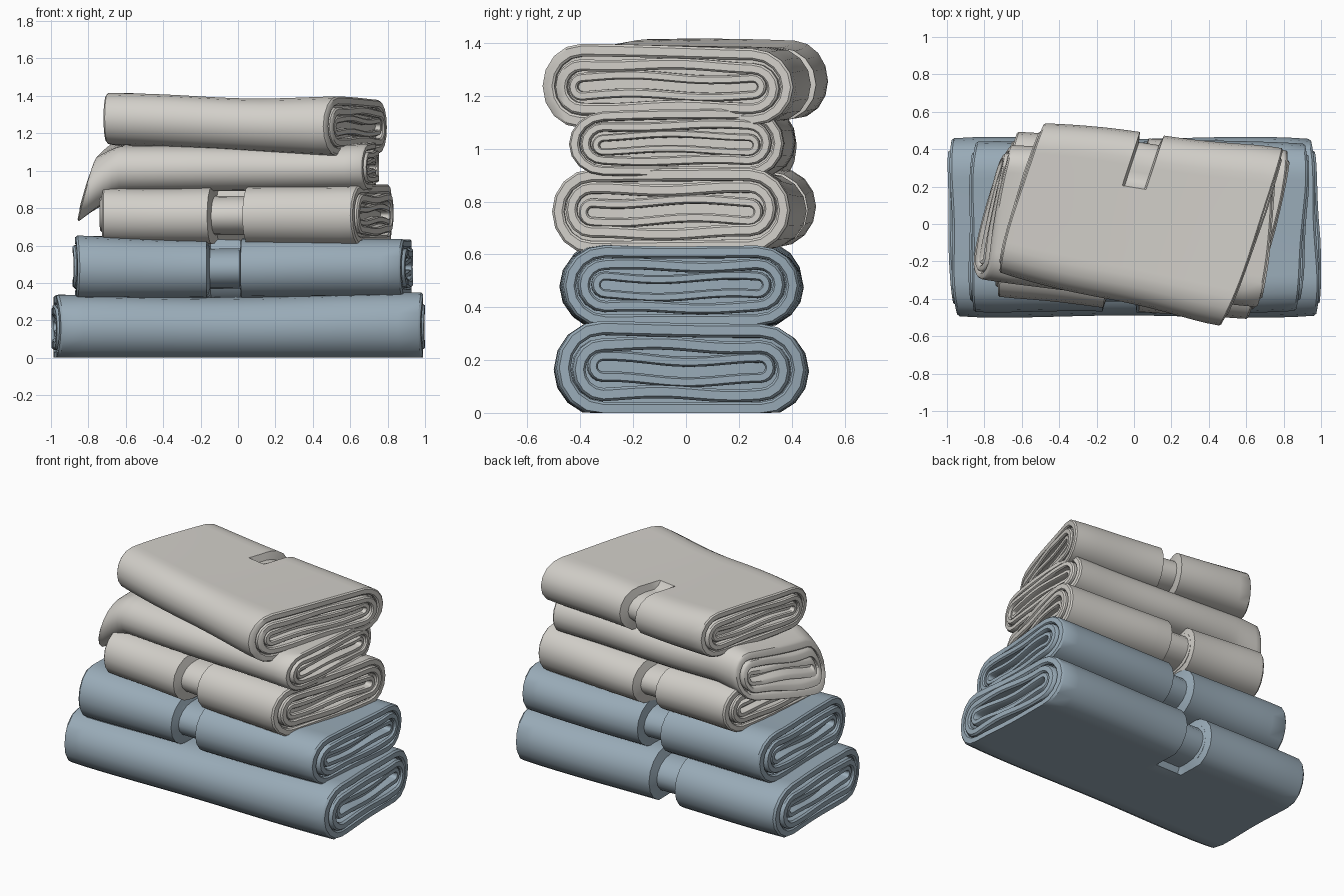
import bpy
import math

if "Cube" in bpy.data.objects:
    bpy.data.objects.remove(bpy.data.objects["Cube"])

# Two flat colours
def material(name, rgb):
    m = bpy.data.materials.new(name)
    m.diffuse_color = (*rgb, 1)
    m.use_nodes = True
    m.node_tree.nodes["Principled BSDF"].inputs["Base Color"].default_value = m.diffuse_color
    return m

blue = material("dusty blue cloth", (0.32, 0.41, 0.48))
cream = material("warm cream cloth", (0.645, 0.625, 0.585))

# Folded layers as shares of half height: outer radius, inner radius, end recess, waviness
# (the last one is the recessed filling that closes the gaps between folds)
LAYERS = [(1.0, 0.70, 0.008, 0), (0.66, 0.38, 0.0, 0.04), (0.33, 0.11, 0.008, 0.05),
          (0.76, 0.0, 0.035, 0)]


def smoothstep(a, b, x):
    t = max(0.0, min(1.0, (x - a) / (b - a)))
    return t * t * (3 - 2 * t)


def racetrack(f, n=16, m=8):
    """Closed flattened loop as (skeleton y, normal y, normal z)."""
    pts = [(f - 2 * f * i / n, 0, -1) for i in range(n + 1)]
    pts += [(-f, -math.sin(math.pi * i / m), -math.cos(math.pi * i / m)) for i in range(1, m)]
    pts += [(-f + 2 * f * i / n, 0, 1) for i in range(n + 1)]
    pts += [(f, math.sin(math.pi * i / m), math.cos(math.pi * i / m)) for i in range(1, m)]
    return pts


def towel(name, mat, corners, low, high, front=None, back=None, droop=0, seed=0):
    """corners, low and high are in the order front left, front right, back right, back left."""
    (fl, fr, br, bl) = corners
    W = (math.dist(fl, bl) + math.dist(fr, br)) / 4
    H = (sum(high) - sum(low)) / 8
    path = racetrack(W - H)
    n = len(path)

    # stations along the towel: close pairs at ends and at band edges
    us = {0, 0.006, 0.994, 1} | {i / 16 for i in range(1, 16)}
    if droop:
        us |= {0.03, 0.09, 0.15}
    for notch in (front, back):
        if notch:
            for e in notch:
                us |= {e - 0.005, e + 0.005}
    us = sorted(us)

    def blend(c, u, v):
        return (c[0] * (1 - u) + c[1] * u) * (1 - v) + (c[3] * (1 - u) + c[2] * u) * v

    def place(u, y, z, recess):
        # pinched band on the front or back fold
        for notch, side in ((front, -1), (back, 1)):
            if notch and notch[0] < u < notch[1]:
                g = smoothstep(0.34, 0.48, side * y / W)
                y *= 1 - 0.12 * g
                z *= 1 - 0.32 * g
        # uneven ends with rounded plan corners
        e = max(0, recess + 0.004 * math.sin(7 * y + seed + 90 * recess))
        e += 0.014 * (y / W) ** 4
        u = e + u * (1 - 2 * e)
        y *= 1 - 0.02 * abs(2 * u - 1) ** 12
        v, h = (y / W + 1) / 2, (z / H + 1) / 2
        X = blend([c[0] for c in corners], u, v)
        Y = blend([c[1] for c in corners], u, v)
        zb, zt = blend(low, u, v), blend(high, u, v)
        Z = zb + (zt - zb) * h
        # soft sag and ripples
        Z += h * (0.005 * math.sin(8 * u + 4 * v + seed) - 0.012 * math.sin(math.pi * u))
        Y += 0.006 * math.sin(9 * u + seed) * (2 * v - 1)
        # end hanging over the towel below
        if droop and u < 0.16:
            g = ((0.16 - u) / 0.16) ** 1.2 * (1 - 0.75 * v)
            Z -= droop * g * (1 - 0.6 * h)
            X += 0.12 * g * h
        return (X, Y, max(Z, 0.0))

    verts, faces = [], []
    for k, (ro, ri, recess, wave) in enumerate(LAYERS):
        base = len(verts)
        t = (ro - ri) * H
        for u in us:
            trim = 0.18 * t if u in (0, 1) and ri else 0
            for r in (ro * H - trim, ri * H + trim):
                for (q, ny, nz) in path:
                    wob = wave * H * math.sin(11 * q + 2 * k + seed)
                    verts.append(place(u, q + ny * r, nz * r + wob, recess))
        S = 2 * n
        last = base + (len(us) - 1) * S
        for i in range(n):
            j = (i + 1) % n
            for s in range(len(us) - 1):
                a, b = base + s * S, base + (s + 1) * S
                faces.append((a + i, a + j, b + j, b + i))
                if ri:
                    faces.append((a + n + i, b + n + i, b + n + j, a + n + j))
            faces.append((base + i, base + n + i, base + n + j, base + j))
            faces.append((last + i, last + j, last + n + j, last + n + i))

    me = bpy.data.meshes.new(name)
    me.from_pydata(verts, [], faces)
    me.materials.append(mat)
    ob = bpy.data.objects.new(name, me)
    bpy.context.collection.objects.link(ob)
    bpy.ops.object.select_all(action='DESELECT')
    ob.select_set(True)
    bpy.context.view_layer.objects.active = ob
    bpy.ops.object.mode_set(mode='EDIT')
    bpy.ops.mesh.select_all(action='SELECT')
    bpy.ops.mesh.remove_doubles(threshold=0.0002)
    bpy.ops.mesh.normals_make_consistent(inside=False)
    bpy.ops.object.mode_set(mode='OBJECT')
    bpy.ops.object.shade_smooth_by_angle(angle=math.radians(35))
    return ob


# Stack from the bottom up
towel("bottom_blue_towel", blue,
      [(-0.98, -0.495), (1.01, -0.495), (0.98, 0.46), (-1.01, 0.46)],
      [-0.012, -0.012, -0.012, -0.012], [0.33, 0.35, 0.34, 0.34], back=(0.39, 0.48), seed=0.5)

towel("upper_blue_towel", blue,
      [(-0.89, -0.47), (0.90, -0.475), (0.95, 0.44), (-0.88, 0.44)],
      [0.31, 0.325, 0.33, 0.32], [0.65, 0.64, 0.63, 0.66],
      front=(0.404, 0.505), back=(0.42, 0.51), seed=1.7)

towel("lower_cream_towel", cream,
      [(-0.76, -0.39), (0.64, -0.52), (0.86, 0.40), (-0.66, 0.50)],
      [0.61, 0.60, 0.61, 0.63], [0.91, 0.93, 0.92, 0.93],
      front=(0.426, 0.56), back=(0.37, 0.48), seed=2.9)

towel("drooping_cream_towel", cream,
      [(-0.91, -0.30), (0.70, -0.45), (0.77, 0.37), (-0.71, 0.43)],
      [0.88, 0.90, 0.89, 0.90], [1.13, 1.14, 1.15, 1.17],
      droop=0.20, seed=4.1)

towel("top_cream_towel", cream,
      [(-0.75, -0.26), (0.49, -0.55), (0.83, 0.40), (-0.51, 0.55)],
      [1.15, 1.075, 1.09, 1.11], [1.42, 1.395, 1.38, 1.405],
      back=(0.405, 0.498), seed=5.3)
